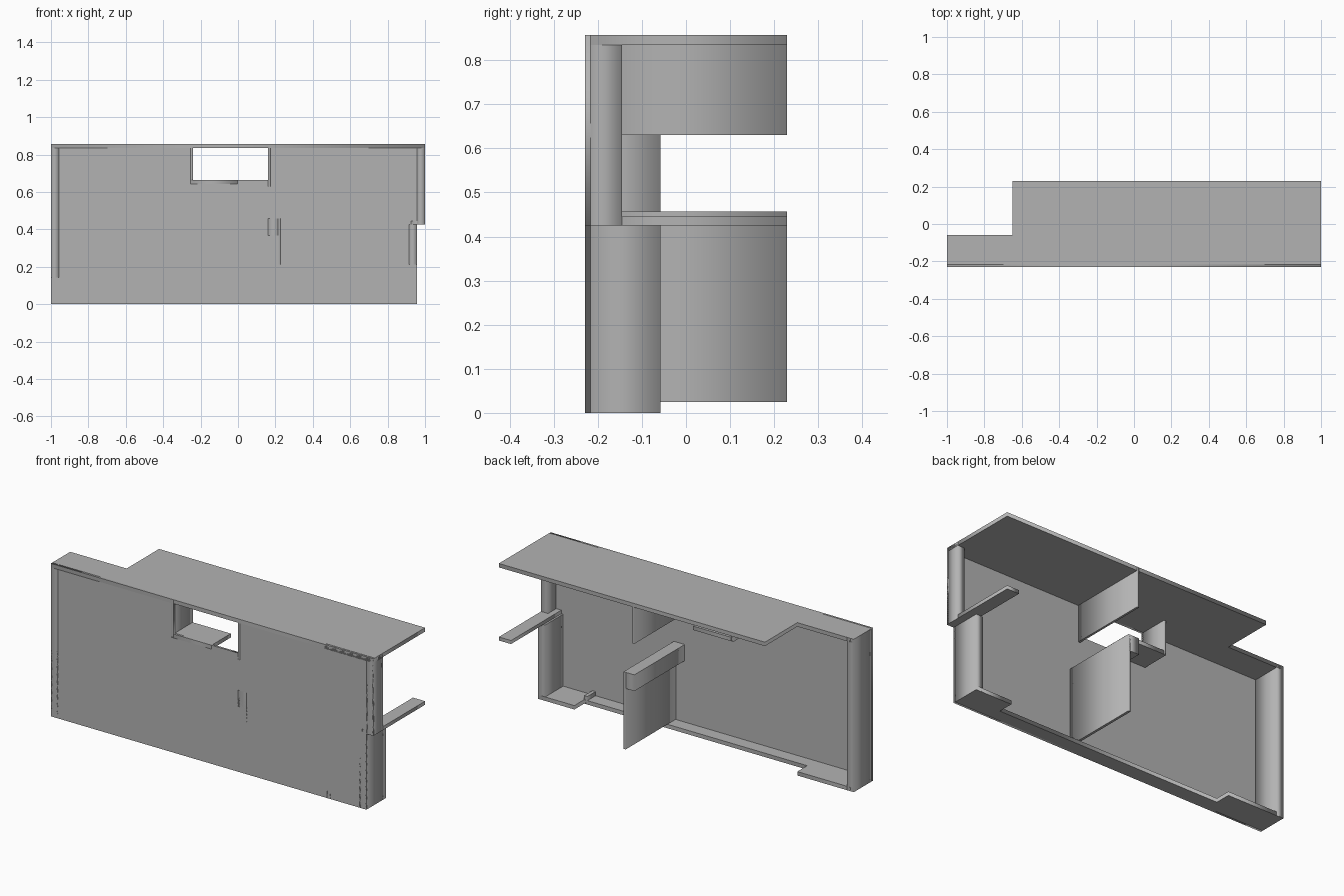
import bpy
import math
from mathutils import Matrix

cube = bpy.data.objects.get("Cube")
if cube:
    bpy.data.objects.remove(cube, do_unlink=True)

# Single plain grey
grey = bpy.data.materials.new("plain grey")
grey.use_nodes = True
colour = (0.45, 0.45, 0.45, 1)
grey.diffuse_color = colour
grey.node_tree.nodes["Principled BSDF"].inputs["Base Color"].default_value = colour


def slab(name, outlines, low, high, upright=False):
    """Extrude flat outlines (later ones are holes) along z, or along y if upright."""
    curve = bpy.data.curves.new(name, "CURVE")
    curve.dimensions = "2D"
    curve.fill_mode = "BOTH"
    curve.extrude = (high - low) / 2
    for points in outlines:
        spline = curve.splines.new("POLY")
        spline.points.add(len(points) - 1)
        for p, (u, v) in zip(spline.points, points):
            p.co = (u, v, 0, 1)
        spline.use_cyclic_u = True
    temp = bpy.data.objects.new(name + " outline", curve)
    bpy.context.collection.objects.link(temp)
    bpy.context.view_layer.update()
    mesh = bpy.data.meshes.new_from_object(
        temp.evaluated_get(bpy.context.evaluated_depsgraph_get()))
    bpy.data.objects.remove(temp, do_unlink=True)
    middle = (low + high) / 2
    if upright:
        mesh.transform(Matrix.Translation((0, middle, 0))
                       @ Matrix.Rotation(math.pi / 2, 4, "X"))
    else:
        mesh.transform(Matrix.Translation((0, 0, middle)))
    mesh.materials.clear()
    mesh.materials.append(grey)
    obj = bpy.data.objects.new(name, mesh)
    bpy.context.collection.objects.link(obj)
    return obj


def rect(a, b, c, d):
    return [(a, c), (b, c), (b, d), (a, d)]


def box(name, x, y, z):
    return slab(name, [rect(*x, *y)], *z)


FRONT, BACK = -0.229, 0.229   # overall depth
RIM, STEP = -0.058, -0.145    # back of the rim, back of the recessed rim
INNER = FRONT + 0.012         # inside of the front sheet
TOP, SHEET = 0.857, 0.022
EDGE, SHELF = 0.957, 0.425    # stepped left edge and the height of its step
BAY_L, BAY_R = 0.733, -0.65   # ends of the recess in the floor

# Front sheet with stepped edge and window
slab("front_panel", [
    [(-1, 0), (EDGE, 0), (EDGE, SHELF), (1, SHELF), (1, TOP), (-1, TOP)],
    rect(-0.24, 0.16, 0.665, 0.835)], FRONT, INNER, upright=True)

# Top sheet, deep over most of its length
slab("top_panel", [[(-1, FRONT), (1, FRONT), (1, BACK), (BAY_R, BACK),
                    (BAY_R, RIM), (-1, RIM)]], TOP - SHEET, TOP)

# Floor with a shallow middle
slab("floor", [[(-1, FRONT), (EDGE, FRONT), (EDGE, RIM), (BAY_L, RIM),
                (BAY_L, STEP), (BAY_R, STEP), (BAY_R, RIM), (-1, RIM)]], 0, SHEET)
box("floor_lip", (BAY_L - 0.02, BAY_L), (FRONT, STEP), (0, 0.045))

# End walls
box("right_wall", (-1, -EDGE), (FRONT, RIM), (0, TOP))
box("left_lower_wall", (EDGE - 0.043, EDGE), (FRONT, RIM), (0, SHELF))
box("left_upper_post", (EDGE, 1), (FRONT, STEP), (SHELF, TOP))
box("left_arm", (0.925, 1), (FRONT, BACK), (SHELF, SHELF + 0.02))

# Dividers
box("upper_divider", (0.161, 0.173), (FRONT, BACK), (0.63, TOP))
box("lower_divider", (0.213, 0.227), (FRONT, BACK), (0.025, 0.457))
box("divider_head", (0.16, 0.227), (FRONT, BACK), (0.366, 0.457))

# Window pocket
box("window_shelf", (-0.253, -0.004), (FRONT, RIM), (0.643, 0.665))
box("window_side", (-0.253, -0.24), (FRONT, RIM), (0.643, TOP))
